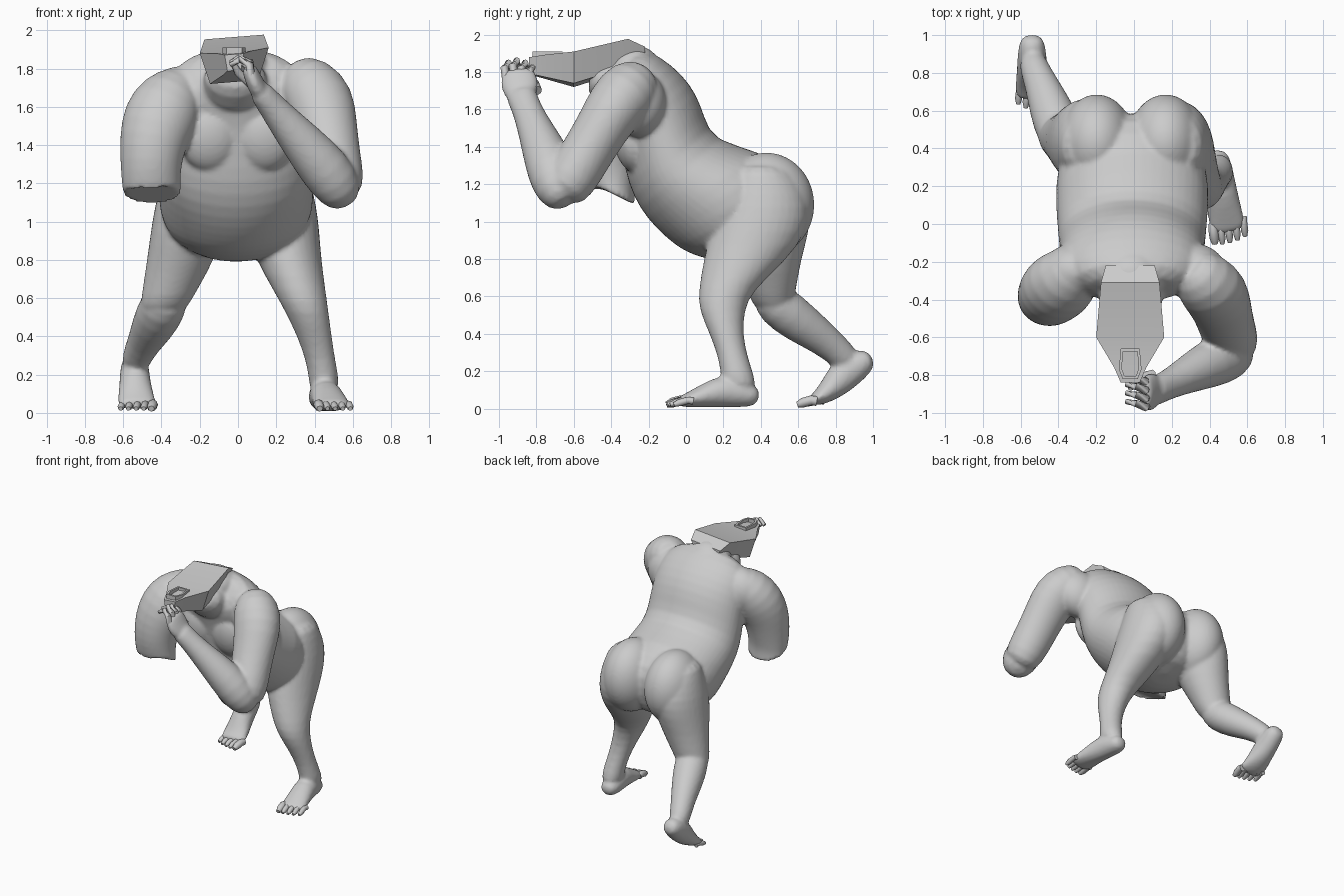
import bpy, bmesh, math
from mathutils import Vector, Matrix

clay = bpy.data.materials.new("clay grey")
clay.diffuse_color = (0.6, 0.6, 0.6, 1)
X = Vector((1, 0, 0))


def loft(bm, rings, n=16):
    """Skin a list of (centre, u, v) ellipses and close both ends."""
    rows = []
    for c, u, v in rings:
        rows.append([bm.verts.new(c + u * math.cos(2 * math.pi * i / n) + v * math.sin(2 * math.pi * i / n))
                     for i in range(n)])
    for r, s in zip(rows, rows[1:]):
        for i in range(n):
            j = (i + 1) % n
            bm.faces.new((r[i], r[j], s[j], s[i]))
    bm.faces.new(rows[0][::-1])
    bm.faces.new(rows[-1])


def along(pts):
    """Ellipses square to a path of (x, y, z, half width, half depth)."""
    out = []
    for i, p in enumerate(pts):
        a, b = pts[max(i - 1, 0)], pts[min(i + 1, len(pts) - 1)]
        t = (Vector(b[:3]) - Vector(a[:3])).normalized()
        u = (X - t * t.x).normalized()
        out.append((Vector(p[:3]), u * p[3], t.cross(u) * p[-1]))
    return out


def level(pts):
    """Horizontal ellipses at (x, y, z, half width, half depth)."""
    return [(Vector(p[:3]), X * p[3], Vector((0, p[4], 0))) for p in pts]


def finish(name, bm, subdiv=0, angle=40):
    bmesh.ops.recalc_face_normals(bm, faces=bm.faces[:])
    me = bpy.data.meshes.new(name)
    bm.to_mesh(me)
    bm.free()
    me.materials.append(clay)
    ob = bpy.data.objects.new(name, me)
    bpy.context.collection.objects.link(ob)
    bpy.ops.object.select_all(action='DESELECT')
    ob.select_set(True)
    bpy.context.view_layer.objects.active = ob
    bpy.ops.object.shade_smooth_by_angle(angle=math.radians(angle))
    if subdiv:
        m = ob.modifiers.new("round", 'SUBSURF')
        m.levels = m.render_levels = subdiv
    return ob


def digit(name, pts):
    bm = bmesh.new()
    loft(bm, along(pts), 8)
    finish(name, bm, 0, 60)


def ball(bm, c, r, tilt=0):
    m = Matrix.Translation(c) @ Matrix.Rotation(tilt, 4, 'X') @ Matrix.Diagonal((*r, 1))
    bmesh.ops.create_uvsphere(bm, u_segments=24, v_segments=16, radius=1, matrix=m)


# torso: back point (y, z), belly point (y, z), half width
bm = bmesh.new()
spine = [(0.50, 0.84, 0.24, 0.78, 0.12), (0.56, 0.94, 0.10, 0.80, 0.27),
         (0.60, 1.09, -0.01, 0.84, 0.37), (0.57, 1.25, -0.08, 0.89, 0.405),
         (0.40, 1.385, -0.16, 0.96, 0.41), (0.15, 1.43, -0.25, 1.07, 0.395),
         (0.10, 1.56, -0.31, 1.20, 0.39), (0.06, 1.68, -0.34, 1.35, 0.385),
         (-0.02, 1.79, -0.37, 1.50, 0.385), (-0.13, 1.88, -0.41, 1.61, 0.37),
         (-0.27, 1.95, -0.43, 1.69, 0.25)]
loft(bm, [(Vector((-0.01, (yb + yf) / 2, (zb + zf) / 2)), X * w,
           Vector((0, (yb - yf) / 2, (zb - zf) / 2))) for yb, zb, yf, zf, w in spine], 24)
for s in (-1, 1):
    ball(bm, (s * 0.182 - 0.015, 0.43, 1.09), (0.203, 0.26, 0.28))            # buttocks
    ball(bm, (s * 0.145 - 0.005, -0.29, 1.44), (0.158, 0.10, 0.18), 0.15)     # chest muscles
    ball(bm, (s * 0.31, -0.25, 1.63), (0.18, 0.15, 0.18))                     # shoulder blades
ball(bm, (-0.01, -0.28, 1.81), (0.17, 0.15, 0.135))                           # nape

# standing leg and foot
loft(bm, level([(0.21, 0.40, 1.32, 0.14, 0.14), (0.215, 0.42, 1.20, 0.17, 0.21),
                (0.22, 0.42, 1.08, 0.195, 0.25), (0.235, 0.39, 0.95, 0.195, 0.265),
                (0.265, 0.32, 0.80, 0.175, 0.23), (0.325, 0.21, 0.63, 0.137, 0.147),
                (0.36, 0.19, 0.53, 0.115, 0.125), (0.40, 0.215, 0.40, 0.092, 0.09),
                (0.43, 0.25, 0.28, 0.079, 0.08), (0.45, 0.275, 0.18, 0.08, 0.09),
                (0.45, 0.29, 0.09, 0.075, 0.095)]))
loft(bm, along([(0.44, 0.395, 0.06, 0.05, 0.045), (0.44, 0.32, 0.075, 0.078, 0.07),
                (0.455, 0.21, 0.10, 0.085, 0.095), (0.475, 0.10, 0.07, 0.09, 0.065),
                (0.49, 0.01, 0.045, 0.10, 0.04), (0.50, -0.05, 0.035, 0.085, 0.022)]))

# trailing leg and foot
loft(bm, level([(-0.23, 0.40, 1.32, 0.14, 0.14), (-0.235, 0.42, 1.20, 0.17, 0.20),
                (-0.245, 0.43, 1.08, 0.195, 0.245), (-0.265, 0.43, 0.95, 0.195, 0.235),
                (-0.30, 0.44, 0.80, 0.18, 0.18), (-0.35, 0.455, 0.66, 0.15, 0.14),
                (-0.385, 0.46, 0.56, 0.13, 0.115), (-0.41, 0.50, 0.49, 0.09, 0.07)]))
loft(bm, along([(-0.36, 0.41, 0.63, 0.10, 0.08), (-0.39, 0.48, 0.56, 0.13, 0.125),
                (-0.44, 0.61, 0.46, 0.118, 0.115), (-0.49, 0.74, 0.37, 0.09, 0.09),
                (-0.53, 0.83, 0.29, 0.078, 0.08), (-0.54, 0.88, 0.24, 0.07, 0.07)]))
loft(bm, along([(-0.54, 1.0, 0.27, 0.05, 0.04), (-0.54, 0.94, 0.25, 0.075, 0.08),
                (-0.54, 0.85, 0.19, 0.08, 0.095), (-0.535, 0.78, 0.11, 0.09, 0.07),
                (-0.53, 0.71, 0.055, 0.105, 0.042), (-0.525, 0.66, 0.04, 0.095, 0.025)]))

# raised arm, elbow bent so the hand reaches the mouth
loft(bm, along([(0.28, -0.21, 1.78, 0.10), (0.365, -0.29, 1.72, 0.17),
                (0.435, -0.37, 1.63, 0.185, 0.165), (0.465, -0.45, 1.50, 0.162, 0.145),
                (0.49, -0.54, 1.35, 0.152, 0.142), (0.52, -0.62, 1.22, 0.145),
                (0.54, -0.68, 1.13, 0.11)]))
loft(bm, along([(0.57, -0.64, 1.09, 0.07), (0.535, -0.68, 1.16, 0.125),
                (0.46, -0.715, 1.27, 0.14), (0.34, -0.77, 1.41, 0.115),
                (0.22, -0.83, 1.55, 0.085), (0.14, -0.87, 1.65, 0.065, 0.08),
                (0.10, -0.89, 1.70, 0.06, 0.09)]))
loft(bm, along([(0.14, -0.87, 1.64, 0.05, 0.06), (0.10, -0.885, 1.70, 0.05, 0.105),
                (0.07, -0.895, 1.77, 0.045, 0.105), (0.05, -0.90, 1.82, 0.035, 0.08)]), 12)

# lowered arm, cut flat below the elbow
loft(bm, along([(-0.27, -0.20, 1.75, 0.10), (-0.35, -0.28, 1.65, 0.18, 0.17),
                (-0.41, -0.34, 1.54, 0.20, 0.18), (-0.445, -0.38, 1.42, 0.178, 0.165),
                (-0.455, -0.395, 1.31, 0.162, 0.15), (-0.455, -0.395, 1.22, 0.155, 0.13),
                (-0.45, -0.39, 1.16, 0.152, 0.115), (-0.45, -0.389, 1.15, 0.15, 0.113)])[:-1]
     + [(Vector((-0.45, -0.385, z)), X * 0.152 * k, Vector((0, 0.112, -0.055)) * -k)
        for z, k in ((1.15, 1), (1.145, 1), (1.145, 0.85))], 24)

# throat
loft(bm, along([(-0.015, -0.20, 1.66, 0.19, 0.18), (-0.015, -0.38, 1.725, 0.18, 0.155),
                (-0.015, -0.52, 1.79, 0.15, 0.085)]))

# merge the flesh into one smooth skin
body = finish("body", bm, 1)
m = body.modifiers.new("fuse", 'REMESH')
m.mode, m.voxel_size, m.use_smooth_shade = 'VOXEL', 0.014, True
m = body.modifiers.new("soften", 'SMOOTH')
m.factor, m.iterations = 0.5, 3

# toes, big toe on the inner side of each foot
for side, cx, y0 in (("standing", 0.50, -0.03), ("trailing", -0.525, 0.67)):
    s = 1 if cx > 0 else -1
    for i in range(5):
        x = cx + s * (i - 2) * 0.04
        r = 0.026 if i == 0 else 0.019
        y = y0 + (0.0, 0.0, 0.008, 0.02, 0.04)[i]
        digit(f"{side}_toe_{i + 1}", [(x, y + 0.03, 0.04, r), (x, y, 0.045, r),
                                      (x + s * 0.006, y - 0.045, 0.032, r),
                                      (x + s * 0.008, y - 0.075, 0.022, r * 0.6)])

# fingers curling toward the mouth, then the thumb
for i in range(4):
    y, z = -0.97 + i * 0.045, 1.80 - abs(i - 1) * 0.012
    digit(f"finger_{i + 1}", [(0.07, y + 0.01, z - 0.04, 0.022), (0.06, y, z + 0.035, 0.022),
                              (0.01, y + 0.02, z + 0.06, 0.019), (-0.04, y + 0.03, z + 0.03, 0.015)])
digit("thumb", [(0.10, -0.80, 1.70, 0.03), (0.05, -0.81, 1.735, 0.026),
                (0.0, -0.85, 1.78, 0.022), (-0.02, -0.87, 1.82, 0.014)])


def square_tube(bm, rows, closed):
    for r, s in zip(rows, rows[1:] + (rows[:1] if closed else [])):
        for i in range(4):
            bm.faces.new((r[i], r[i - 1], s[i - 1], s[i]))
    if not closed:
        bm.faces.new(rows[0])
        bm.faces.new(rows[-1][::-1])


# flat sliced head: y, half width, lower z, upper z
bm = bmesh.new()
rows = []
for y, w, lo, hi in ((-0.22, 0.13, 1.86, 1.925), (-0.31, 0.155, 1.82, 1.965), (-0.60, 0.18, 1.73, 1.895),
                     (-0.76, 0.085, 1.77, 1.885), (-0.84, 0.05, 1.79, 1.875)):
    rows.append([bm.verts.new((-0.02 + sx * w, y, z + sx * w * 0.08))
                 for sx, z in ((-1, hi), (1, hi), (0.7, lo), (-0.7, lo))])
square_tube(bm, rows, False)
finish("sliced_head", bm, 0, 20)

# lower tooth row: a ridge running round the jaw
bm = bmesh.new()
rows = []
for x, y in ((-0.07, -0.66), (-0.08, -0.77), (-0.06, -0.82), (0.02, -0.82), (0.04, -0.77), (0.03, -0.66)):
    ix, iy = -0.02 + (x + 0.02) * 0.75, -0.74 + (y + 0.74) * 0.82
    rows.append([bm.verts.new(p) for p in ((x, y, 1.87), (x, y, 1.91), (ix, iy, 1.91), (ix, iy, 1.87))])
square_tube(bm, rows, True)
finish("tooth_row", bm, 0, 20)
